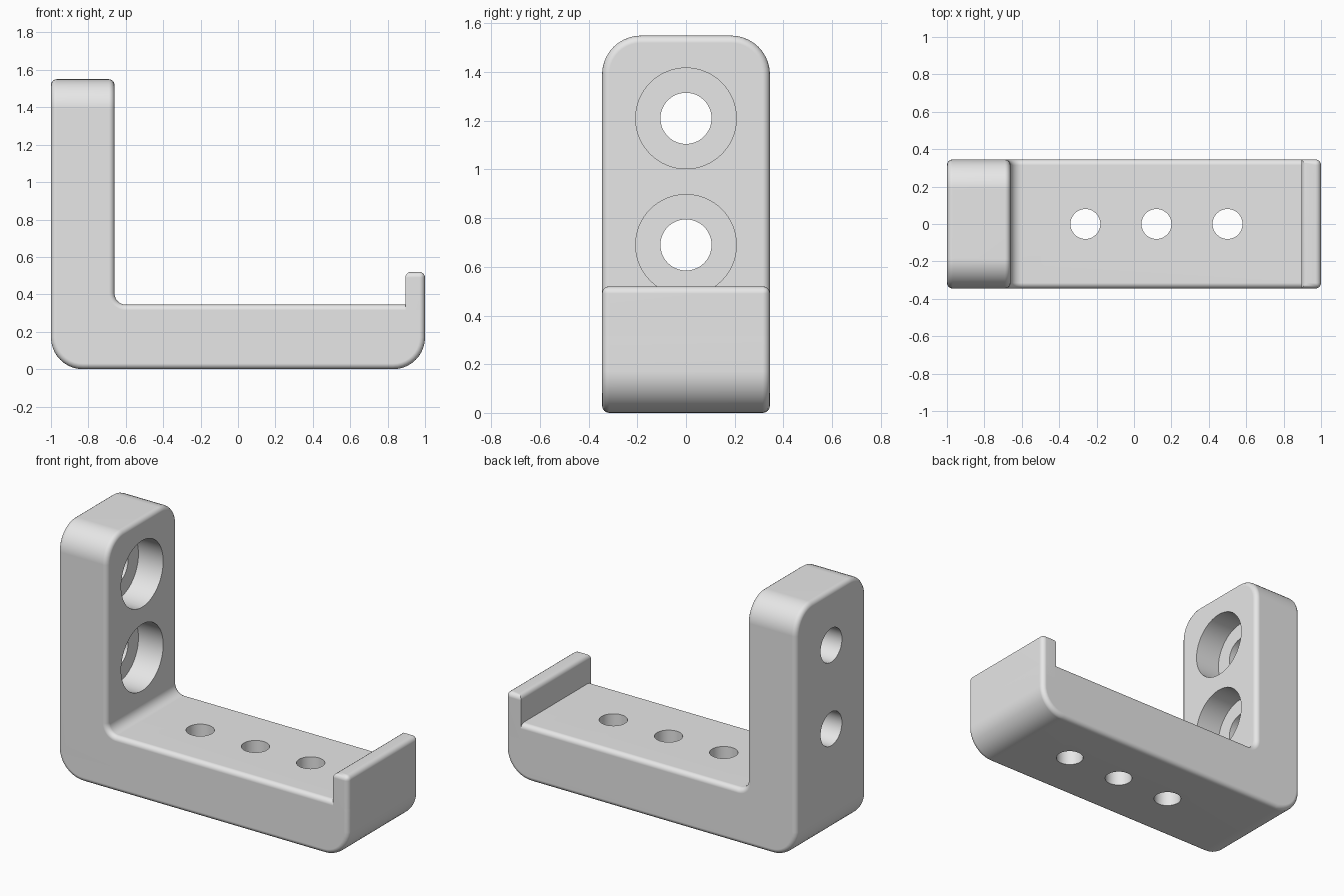
import bpy, bmesh, math
from mathutils import Vector, Matrix

if "Cube" in bpy.data.objects:
    bpy.data.objects.remove(bpy.data.objects["Cube"])

HALF = 0.345      # half width in y
EDGE = 0.03       # small edge rounding
FLOOR = 0.345     # floor thickness

grey = bpy.data.materials.new("light_grey")
grey.diffuse_color = (0.8, 0.8, 0.8, 1)
grey.use_nodes = True
grey.node_tree.nodes["Principled BSDF"].inputs["Base Color"].default_value = grey.diffuse_color


def make_object(name, bm):
    bmesh.ops.recalc_face_normals(bm, faces=bm.faces[:])
    mesh = bpy.data.meshes.new(name)
    bm.to_mesh(mesh)
    bm.free()
    obj = bpy.data.objects.new(name, mesh)
    bpy.context.collection.objects.link(obj)
    mesh.materials.append(grey)
    return obj


def activate(obj):
    bpy.ops.object.select_all(action='DESELECT')
    obj.select_set(True)
    bpy.context.view_layer.objects.active = obj


def finish(obj):
    activate(obj)
    bpy.ops.object.shade_smooth_by_angle(angle=math.radians(35))
    mod = obj.modifiers.new("normals", 'WEIGHTED_NORMAL')
    mod.keep_sharp = True


def rounded(corners, steps=10):
    """Outline from (x, z, radius) right-angled corners."""
    pts = []
    for i, (x, z, r) in enumerate(corners):
        p = Vector((x, z))
        if r == 0:
            pts.append(p)
            continue
        a = (Vector(corners[i - 1][:2]) - p).normalized() * r
        b = (Vector(corners[(i + 1) % len(corners)][:2]) - p).normalized() * r
        for k in range(steps + 1):
            t = math.pi / 2 * k / steps
            pts.append(p + a * (1 - math.sin(t)) + b * (1 - math.cos(t)))
    return pts


def extruded(corners):
    """Solid from an x-z outline, spanning the full width."""
    bm = bmesh.new()
    face = bm.faces.new([bm.verts.new((p.x, -HALF, p.y)) for p in rounded(corners)])
    res = bmesh.ops.extrude_face_region(bm, geom=[face])
    verts = [v for v in res["geom"] if isinstance(v, bmesh.types.BMVert)]
    bmesh.ops.translate(bm, verts=verts, vec=(0, 2 * HALF, 0))
    return bm


def bevel(bm, edges, size, segments):
    bmesh.ops.bevel(bm, geom=edges, offset=size, offset_type='OFFSET',
                    segments=segments, profile=0.5, affect='EDGES')


def drill(obj, centre, radius, length, axis):
    bm = bmesh.new()
    turn = Matrix.Rotation(math.pi / 2, 4, 'Y') if axis == 'X' else Matrix()
    bmesh.ops.create_cone(bm, cap_ends=True, segments=64, radius1=radius, radius2=radius,
                          depth=length, matrix=Matrix.Translation(centre) @ turn)
    cutter = make_object("hole_cutter", bm)
    cutter.hide_render = True
    mod = obj.modifiers.new("hole", 'BOOLEAN')
    mod.operation, mod.object, mod.solver = 'DIFFERENCE', cutter, 'EXACT'
    activate(obj)
    bpy.ops.object.modifier_apply(modifier=mod.name)
    bpy.data.objects.remove(cutter)


# L-shaped body: upright wall and floor
bm = extruded([(-1, 0, 0.17), (1, 0, 0.17), (1, FLOOR, 0),
               (-0.66, FLOOR, 0.06), (-0.66, 1.55, 0), (-1, 1.55, 0)])
# large rounded shoulders on the wall top
bevel(bm, [e for e in bm.edges if all(v.co.z > 1.54 for v in e.verts)
           and abs(e.verts[0].co.y - e.verts[1].co.y) < 0.01], 0.16, 10)
body = make_object("bracket_body", bm)
mod = body.modifiers.new("edge_rounding", 'BEVEL')
mod.width, mod.segments = EDGE, 4
mod.limit_method, mod.angle_limit = 'ANGLE', math.radians(40)
mod.use_clamp_overlap = False
activate(body)
bpy.ops.object.modifier_apply(modifier=mod.name)

# counterbored wall holes
for z in (0.69, 1.21):
    drill(body, Vector((-0.66, 0, z)), 0.207, 0.34, 'X')
    drill(body, Vector((-0.83, 0, z)), 0.105, 0.6, 'X')
# floor holes
for x in (-0.26, 0.12, 0.5):
    drill(body, Vector((x, 0, 0.17)), 0.08, 0.6, 'Z')
finish(body)

# end lip: rounded on top and outside, sharp inner uprights
bm = extruded([(0.895, 0.25, 0), (1, 0.25, 0), (1, 0.52, 0), (0.895, 0.52, 0)])
bevel(bm, [e for e in bm.edges if all(v.co.z > 0.5 for v in e.verts)
           or (all(v.co.x > 0.99 for v in e.verts)
               and abs(e.verts[0].co.z - e.verts[1].co.z) > 0.1)], EDGE, 4)
finish(make_object("end_lip", bm))
